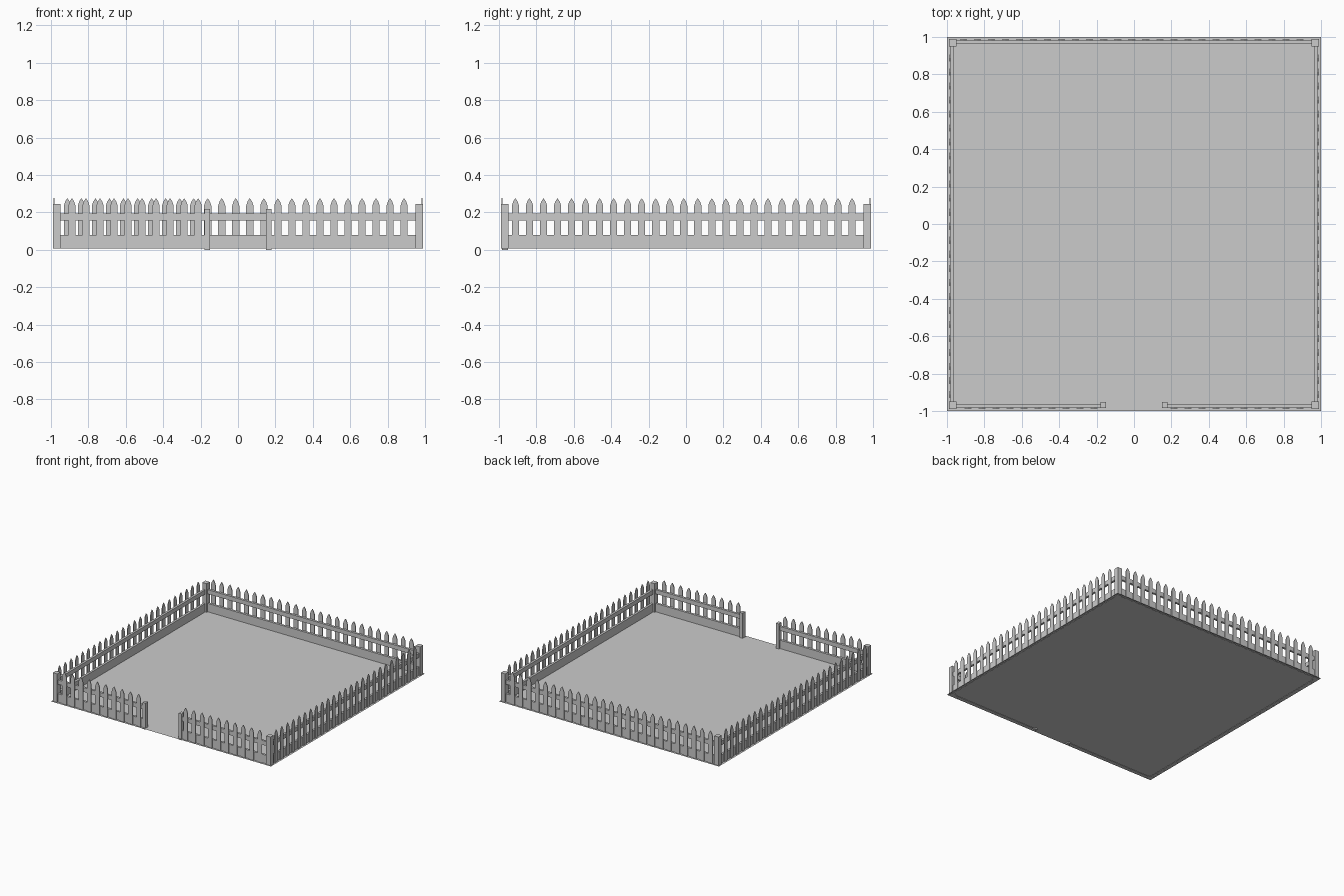
import bpy
import bmesh
from math import pi
from mathutils import Matrix

if "Cube" in bpy.data.objects:
    bpy.data.objects.remove(bpy.data.objects["Cube"])

PITCH = 0.075          # picket spacing
BASE = 0.008           # underside of the fence, just below the yard surface


def finish(name, bm, rot=0.0):
    bm.transform(Matrix.Rotation(rot, 4, 'Z'))
    bmesh.ops.recalc_face_normals(bm, faces=bm.faces)
    me = bpy.data.meshes.new(name)
    bm.to_mesh(me)
    bm.free()
    ob = bpy.data.objects.new(name, me)
    bpy.context.collection.objects.link(ob)
    return ob


def add_box(bm, x0, x1, y0, y1, z0, z1):
    m = Matrix.Translation(((x0 + x1) / 2, (y0 + y1) / 2, (z0 + z1) / 2))
    m = m @ Matrix.Diagonal((x1 - x0, y1 - y0, z1 - z0, 1))
    bmesh.ops.create_cube(bm, size=1, matrix=m)


def add_picket(bm, x):
    # pointed board, extruded outward (-y)
    half = [(0.019, BASE), (0.019, 0.237), (0.012, 0.258)]
    prof = half + [(0, 0.276)] + [(-a, z) for a, z in reversed(half)]
    face = bm.faces.new([bm.verts.new((x + a, -0.981, z)) for a, z in prof])
    ext = bmesh.ops.extrude_face_region(bm, geom=[face], use_keep_orig=True)
    verts = [g for g in ext['geom'] if isinstance(g, bmesh.types.BMVert)]
    bmesh.ops.translate(bm, verts=verts, vec=(0, -0.006, 0))


def fence_run(name, x0, x1, first, count, rot=0.0):
    # runs are modelled along the front edge, then turned into place
    rails = bmesh.new()
    for z0, z1 in ((BASE, 0.08), (0.158, 0.193)):
        add_box(rails, x0, x1, -0.981, -0.963, z0, z1)
    pickets = bmesh.new()
    for i in range(count):
        add_picket(pickets, first + i * PITCH)
    return [finish(name + "_rails", rails, rot), finish(name + "_pickets", pickets, rot)]


def mirror_x(ob):
    mod = ob.modifiers.new("mirror", 'MIRROR')
    mod.use_axis = (True, False, False)


# yard surface
bm = bmesh.new()
bmesh.ops.create_grid(bm, x_segments=1, y_segments=1, size=1,
                      matrix=Matrix.Translation((0, 0, 0.011)))
finish("yard_floor", bm)

# front fence halves, either side of the gateway
for ob in fence_run("front_fence", 0.16, 0.96, 0.213, 10):
    mirror_x(ob)

# side fences (right one mirrored to the left)
for ob in fence_run("side_fence", -0.96, 0.96, -0.912, 25, pi / 2):
    mirror_x(ob)

# back fence
fence_run("back_fence", -0.96, 0.96, -0.888, 25, pi)

# corner posts
bm = bmesh.new()
for y in (-0.97, 0.97):
    add_box(bm, 0.95, 0.99, y - 0.02, y + 0.02, BASE, 0.246)
mirror_x(finish("corner_posts", bm))

# gateway posts
bm = bmesh.new()
add_box(bm, 0.151, 0.178, -0.985, -0.951, 0, 0.217)
mirror_x(finish("gate_posts", bm))
